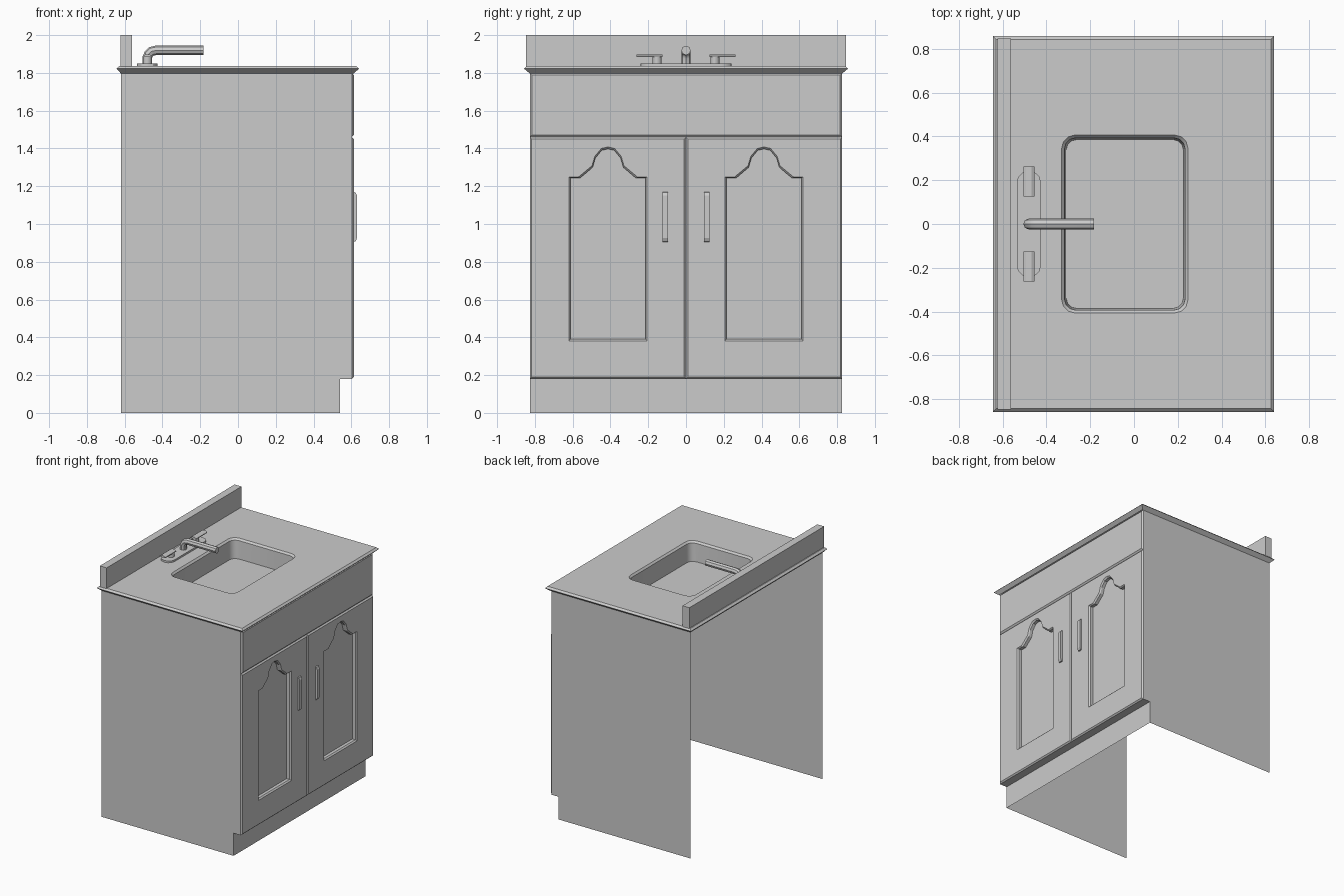
import bpy, bmesh, math

if "Cube" in bpy.data.objects:
    bpy.data.objects.remove(bpy.data.objects["Cube"])


class Part:
    """Small builder: rings of points that get bridged or filled."""

    def __init__(self, name):
        self.name, self.bm = name, bmesh.new()

    def ring(self, pts):
        return [self.bm.verts.new(p) for p in pts]

    def bridge(self, *rings):
        for a, b in zip(rings, rings[1:]):
            for i in range(len(a)):
                j = (i + 1) % len(a)
                self.bm.faces.new((a[i], a[j], b[j], b[i]))

    def cap(self, ring):
        self.bm.faces.new(ring)

    def fill(self, *rings):
        edges = []
        for r in rings:
            for a, b in zip(r, r[1:] + r[:1]):
                edges.append(self.bm.edges.get((a, b)) or self.bm.edges.new((a, b)))
        bmesh.ops.triangle_fill(self.bm, edges=edges, use_beauty=True)

    def done(self, smooth=None):
        bmesh.ops.recalc_face_normals(self.bm, faces=self.bm.faces[:])
        me = bpy.data.meshes.new(self.name)
        self.bm.to_mesh(me)
        self.bm.free()
        ob = bpy.data.objects.new(self.name, me)
        bpy.context.collection.objects.link(ob)
        if smooth:
            shade(ob, smooth)
        return ob


def shade(ob, degrees):
    bpy.ops.object.select_all(action='DESELECT')
    ob.select_set(True)
    bpy.context.view_layer.objects.active = ob
    bpy.ops.object.shade_smooth_by_angle(angle=math.radians(degrees))


def rect(a0, a1, b0, b1, d=0.0):
    return [(a0 + d, b0 + d), (a1 - d, b0 + d), (a1 - d, b1 - d), (a0 + d, b1 - d)]


def round_rect(a0, a1, b0, b1, r, seg):
    pts = []
    corners = ((a1 - r, b1 - r), (a0 + r, b1 - r), (a0 + r, b0 + r), (a1 - r, b0 + r))
    for k, (ca, cb) in enumerate(corners):
        for i in range(seg + 1):
            t = math.pi / 2 * (k + i / seg)
            pts.append((ca + r * math.cos(t), cb + r * math.sin(t)))
    return pts


def at_x(pts, x):
    return [(x, a, b) for a, b in pts]


def at_y(pts, y):
    return [(a, y, b) for a, b in pts]


def at_z(pts, z):
    return [(a, b, z) for a, b in pts]


def prism(name, place, pts, lo, hi, smooth=None):
    p = Part(name)
    a, b = p.ring(place(pts, lo)), p.ring(place(pts, hi))
    p.bridge(a, b)
    p.cap(a)
    p.cap(b)
    return p.done(smooth)


W = 0.827            # cabinet half width
BASE, FACE = 0.603, 0.613

# cabinet shell: single-sheet sides, toe kick, open back and bottom
side = [(-0.62, 0), (0.54, 0), (0.54, 0.18), (BASE, 0.18), (BASE, 1.80), (-0.62, 1.80)]
for s, label in ((-1, "left"), (1, "right")):
    p = Part("cabinet_side_" + label)
    p.cap(p.ring(at_y(side, s * W)))
    p.done()
p = Part("toe_kick")
lines = [p.ring([(x, -W, z), (x, W, z)]) for x, z in side[1:4]]
for a, b in zip(lines, lines[1:]):
    p.cap([a[0], a[1], b[1], b[0]])
p.done()

# false drawer front
p = Part("drawer_front")
a = p.ring(at_x(rect(-W, W, 1.46, 1.80), BASE))
b = p.ring(at_x(rect(-W, W, 1.46, 1.80, 0.012), FACE))
p.bridge(a, b)
p.cap(b)
p.done()

# doors with arched recessed panels, and their pulls
half = [(0.207, 0.38), (0.207, 1.25), (0.155, 1.25), (0.085, 1.308),
        (0.07, 1.358), (0.035, 1.40)]
arch = half + [(0, 1.408)] + [(-a, z) for a, z in reversed(half)]
for s, label in ((-1, "left"), (1, "right")):
    c = 0.413 * s
    outline = [(c + a, z) for a, z in arch]
    inner = [(c + a * 0.955, 0.89 + (z - 0.89) * 0.98) for a, z in arch]
    y0, y1 = sorted((0, s * W))
    p = Part("door_" + label)
    edge = p.ring(at_x(rect(y0, y1, 0.18, 1.46), BASE))
    front = p.ring(at_x(rect(y0, y1, 0.18, 1.46, 0.01), FACE))
    lip = p.ring(at_x(outline, FACE))
    bevel = p.ring(at_x(inner, FACE - 0.01))
    back = p.ring(at_x(inner, FACE - 0.035))
    p.bridge(edge, front)
    p.fill(front, lip)
    p.bridge(lip, bevel, back)
    p.fill(back)
    p.done()

    pull = [(FACE - 0.003, 0.905), (0.622, 0.908), (0.63, 0.925),
            (0.63, 1.15), (0.622, 1.167), (FACE - 0.003, 1.17)]
    prism("door_pull_" + label, at_y, pull, 0.11 * s - 0.015, 0.11 * s + 0.015)

# countertop with pointed edge and sunken basin
p = Part("countertop_with_basin")
under = p.ring(at_z(rect(-0.62, BASE + 0.01, -W, W), 1.797))
wide = p.ring(at_z(rect(-0.643, 0.64, -0.857, 0.857), 1.822))
top = p.ring(at_z(rect(-0.643, 0.64, -0.857, 0.857, 0.014), 1.836))
hole = p.ring(at_z(round_rect(-0.33, 0.246, -0.406, 0.406, 0.06, 3), 1.836))
throat = p.ring(at_z(round_rect(-0.317, 0.233, -0.393, 0.393, 0.05, 3), 1.822))
floor = p.ring(at_z(round_rect(-0.31, 0.226, -0.386, 0.386, 0.05, 3), 1.68))
p.bridge(under, wide, top)
p.fill(top, hole)
p.bridge(hole, throat, floor)
p.cap(floor)
p.done(30)

# backsplash
prism("backsplash", at_z, rect(-0.622, -0.562, -0.846, 0.846), 1.834, 2.0)

# faucet base plate
prism("faucet_plate", at_z, round_rect(-0.535, -0.425, -0.24, 0.24, 0.05, 3),
      1.834, 1.85, 30)

# faucet spout: swept tube
cu = bpy.data.curves.new("spout_path", 'CURVE')
cu.dimensions = '3D'
cu.bevel_depth, cu.bevel_resolution, cu.use_fill_caps = 0.025, 2, True
path = [(-0.48, 1.845), (-0.48, 1.88), (-0.473, 1.90), (-0.458, 1.914),
        (-0.435, 1.919), (-0.182, 1.919)]
sp = cu.splines.new('POLY')
sp.points.add(len(path) - 1)
for pt, (x, z) in zip(sp.points, path):
    pt.co = (x, 0, z, 1)
tmp = bpy.data.objects.new("spout_path", cu)
bpy.context.collection.objects.link(tmp)
mesh = bpy.data.meshes.new_from_object(tmp.evaluated_get(bpy.context.evaluated_depsgraph_get()))
bpy.data.objects.remove(tmp)
spout = bpy.data.objects.new("faucet_spout", mesh)
bpy.context.collection.objects.link(spout)
shade(spout, 40)

# tap handles: post plus flat ridged lever
lever = [(-0.505, 1.883), (-0.455, 1.883), (-0.455, 1.889), (-0.468, 1.897),
         (-0.492, 1.897), (-0.505, 1.889)]
for s, label in ((-1, "left"), (1, "right")):
    post = round_rect(-0.504, -0.456, 0.153 * s - 0.024, 0.153 * s + 0.024, 0.0239, 3)
    prism("tap_post_" + label, at_z, post, 1.848, 1.885, 40)
    prism("tap_lever_" + label, at_y, lever, 0.125 * s, 0.263 * s)
